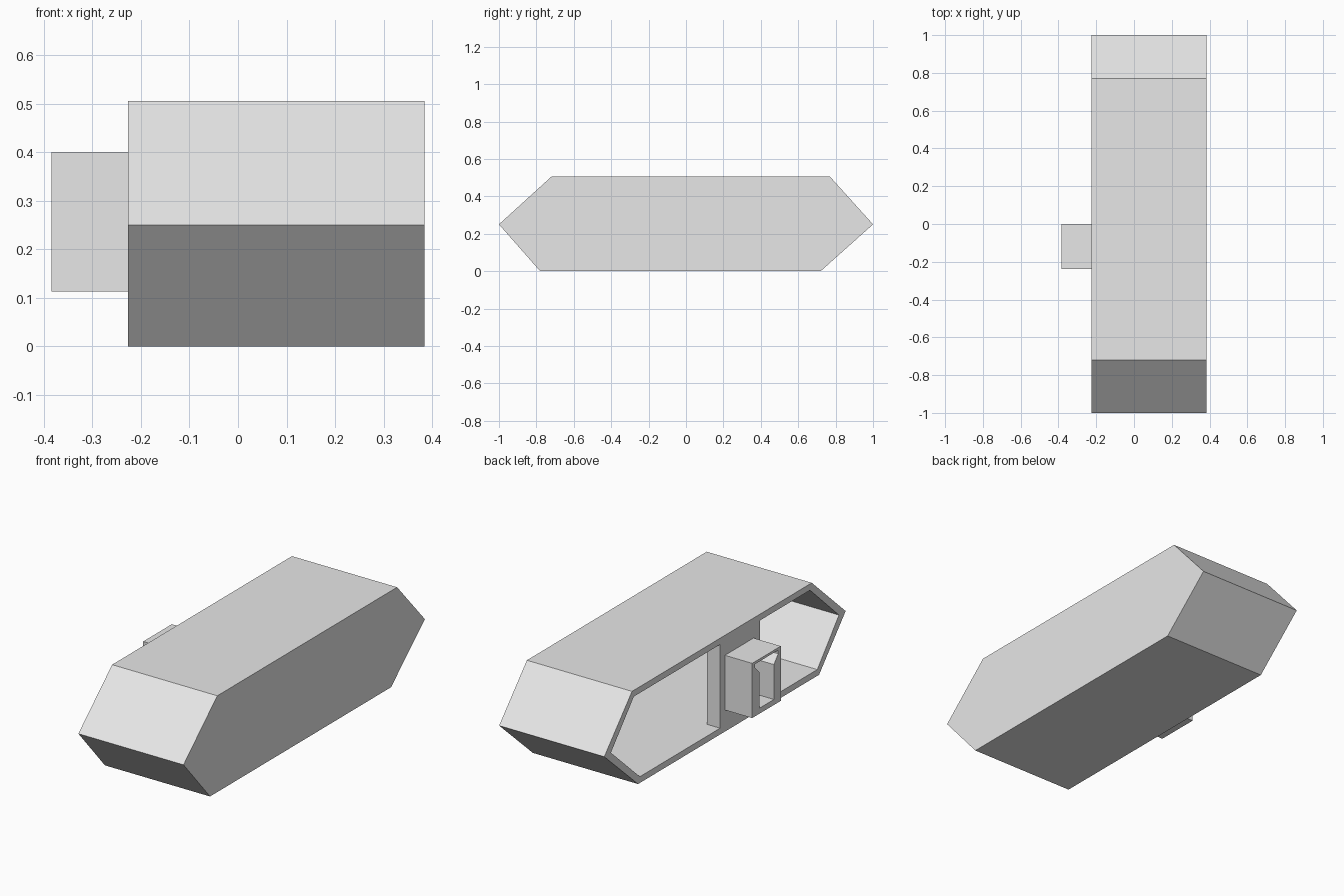
import bpy
import bmesh

cube = bpy.data.objects.get("Cube")
if cube:
    bpy.data.objects.remove(cube, do_unlink=True)

# Single plain grey
grey = bpy.data.materials.new("light_grey")
grey.use_nodes = True
grey.diffuse_color = (0.8, 0.8, 0.8, 1)
grey.node_tree.nodes["Principled BSDF"].inputs["Base Color"].default_value = (0.8, 0.8, 0.8, 1)


def finish(name, bm):
    bmesh.ops.recalc_face_normals(bm, faces=bm.faces)
    mesh = bpy.data.meshes.new(name)
    bm.to_mesh(mesh)
    bm.free()
    mesh.materials.append(grey)
    obj = bpy.data.objects.new(name, mesh)
    bpy.context.collection.objects.link(obj)
    return obj


def hollow_prism(name, outer, inner, x_open, x_floor, x_back):
    """Prism along x with a pocket sunk into its open end; profiles are (y, z)."""
    bm = bmesh.new()
    sections = ((outer, x_back), (outer, x_open), (inner, x_open), (inner, x_floor))
    rings = [[bm.verts.new((x, y, z)) for y, z in pts] for pts, x in sections]
    for a, b in zip(rings, rings[1:]):
        for i in range(len(a)):
            j = (i + 1) % len(a)
            bm.faces.new((a[i], a[j], b[j], b[i]))
    bm.faces.new(rings[0])
    bm.faces.new(rings[-1])
    return finish(name, bm)


def box(name, low, high):
    bm = bmesh.new()
    bmesh.ops.create_cube(bm, size=1)
    for v in bm.verts:
        v.co = [h if c > 0 else l for c, l, h in zip(v.co, low, high)]
    return finish(name, bm)


OPEN_X = -0.226

# Long six-sided hull, open on one side
hull_outer = [(-1, 0.25), (-0.72, 0.505), (0.77, 0.505), (1, 0.25), (0.72, 0), (-0.78, 0)]
hull_inner = [(-0.945, 0.25), (-0.705, 0.472), (0.755, 0.472),
              (0.945, 0.25), (0.705, 0.033), (-0.765, 0.033)]
hollow_prism("hull", hull_outer, hull_inner, OPEN_X, 0.35, 0.384)

# Upright panel bridging the opening
box("mounting_panel", (OPEN_X, -0.29, 0.033), (-0.15, 0.04, 0.472))

# Projecting socket with a slot that flares out near the top
y0, y1 = -0.237, 0.0
z0, z1 = 0.113, 0.4
slot = [(-0.18, 0.142), (-0.18, 0.325), (-0.215, 0.368), (-0.215, 0.387),
        (-0.022, 0.387), (-0.022, 0.368), (-0.062, 0.33), (-0.062, 0.142)]
socket_outer = [(y0, z0), (y0, 0.325), (y0, 0.368), (y0, z1),
                (y1, z1), (y1, 0.368), (y1, 0.33), (y1, z0)]
hollow_prism("socket", socket_outer, slot, -0.384, OPEN_X - 0.004, OPEN_X)
